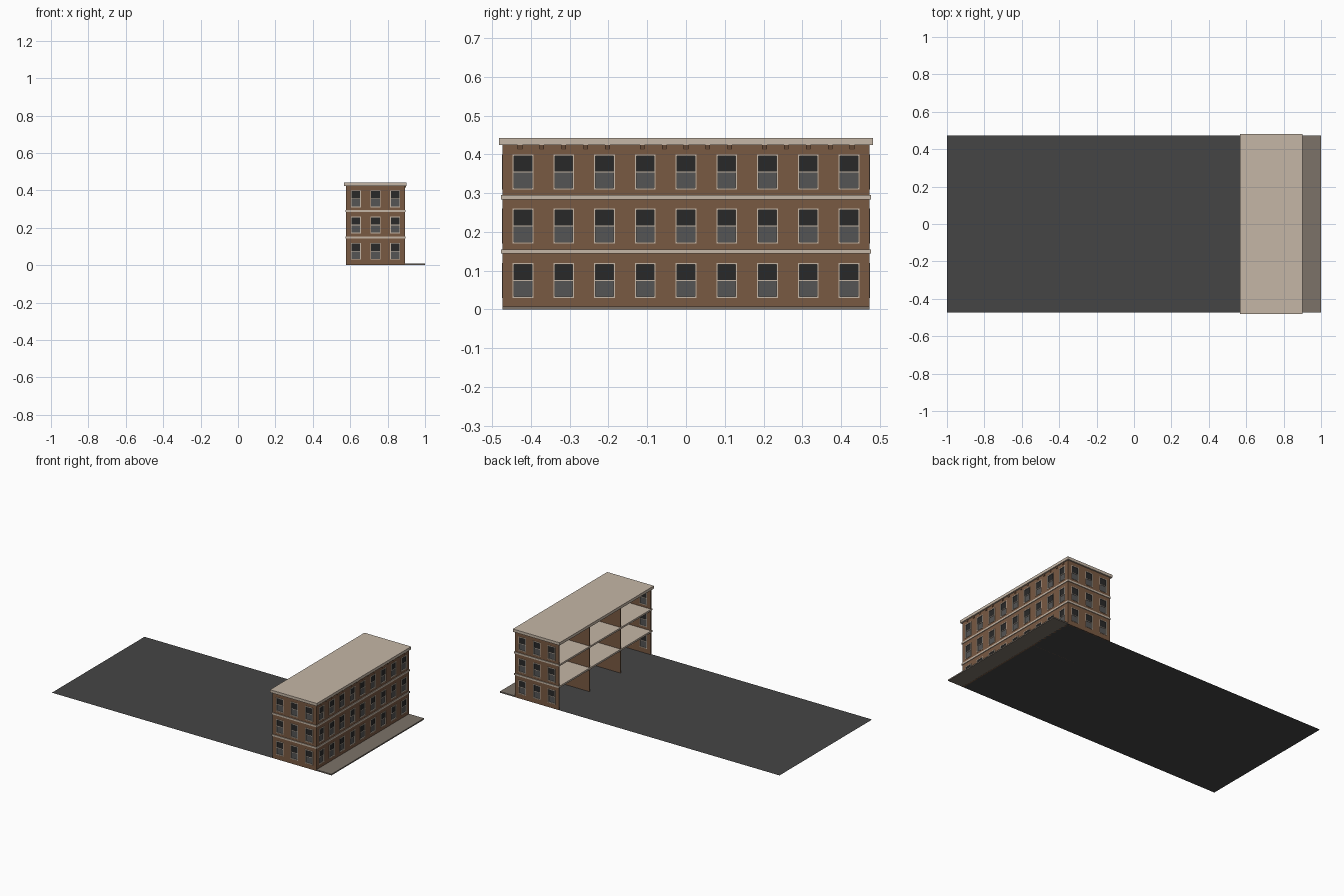
import bpy, bmesh
from mathutils import Vector

if "Cube" in bpy.data.objects:
    bpy.data.objects.remove(bpy.data.objects["Cube"])


def material(name, rgb):
    m = bpy.data.materials.new(name)
    m.diffuse_color = (*rgb, 1)
    m.use_nodes = True
    m.node_tree.nodes["Principled BSDF"].inputs["Base Color"].default_value = m.diffuse_color
    return m


BRICK = material("brick", (0.19, 0.10, 0.055))
STONE = material("stone", (0.56, 0.47, 0.38))
ASPHALT = material("asphalt", (0.06, 0.06, 0.06))
PAVING = material("paving", (0.20, 0.17, 0.14))
DARK = material("upper_glass", (0.022, 0.022, 0.022))
GREY = material("lower_glass", (0.09, 0.09, 0.09))


def add_box(bm, lo, hi):
    verts = bmesh.ops.create_cube(bm, size=1)["verts"]
    lo, hi = Vector(lo), Vector(hi)
    for v in verts:
        v.co = (lo + hi) / 2 + v.co * (hi - lo)


def boxes(name, spans, mat=None):
    """One object made of boxes, each given as (low corner, high corner)."""
    bm = bmesh.new()
    for lo, hi in spans:
        add_box(bm, lo, hi)
    me = bpy.data.meshes.new(name)
    bm.to_mesh(me)
    bm.free()
    ob = bpy.data.objects.new(name, me)
    bpy.context.collection.objects.link(ob)
    if mat:
        me.materials.append(mat)
    return ob


X0, X1, Y, TOP, T = 0.578, 0.892, 0.473, 0.425, 0.008
HOUSE = 2 * Y / 3
LEVELS = [0.075, 0.215, 0.355]
HW, HH, BAR = 0.027, 0.045, 0.004

# road (single flat sheet) and raised pavement
bpy.ops.mesh.primitive_plane_add(size=1, location=(-0.0525, 0, 0))
road = bpy.context.object
road.name = "road"
road.scale = (1.895, 0.946, 1)
road.data.materials.append(ASPHALT)
boxes("pavement", [((X1, -Y, 0), (1, Y, 0.008))], PAVING)

# outer walls, open at the rear
street = boxes("street_wall", [((X1 - T, -Y, 0), (X1, Y, TOP))], BRICK)
ends = boxes("end_walls", [((X0, -Y, 0), (X1 - T, -Y + T, TOP)),
                           ((X0, Y - T, 0), (X1 - T, Y, TOP))], BRICK)

# party walls between the three houses
boxes("party_walls", [((X0, s * HOUSE / 2 - 0.003, 0), (X1 - T, s * HOUSE / 2 + 0.003, TOP))
                      for s in (-1, 1)], BRICK)

# floor slabs showing outside as string courses, and the roof slab
boxes("floor_slabs", [((X0 - 0.003, -Y - 0.004, z), (X1 + 0.004, Y + 0.004, z + 0.011))
                      for z in (0.144, 0.284)], STONE)
boxes("roof_slab", [((0.567, -0.482, 0.424), (0.901, 0.482, 0.442))], STONE)

# windows: along(u, d, z) maps wall coordinates (along, outward depth, height)
holes, frames, upper, lower = [], [], [], []


def window(centre, axis, face, out):
    for z in LEVELS:
        def span(u0, u1, d0, d1, z0, z1):
            a, b = sorted((face + out * d0, face + out * d1))
            if axis == "y":
                return (a, centre + u0, z + z0), (b, centre + u1, z + z1)
            return (centre + u0, a, z + z0), (centre + u1, b, z + z1)
        iw, ih = HW - BAR, HH - BAR
        holes.append(span(-HW, HW, -T - 0.005, 0.005, -HH, HH))
        d = (-T, 0.002)
        frames.append(span(-HW, -iw, *d, -HH, HH))
        frames.append(span(iw, HW, *d, -HH, HH))
        frames.append(span(-iw, iw, *d, ih, HH))
        frames.append(span(-iw, iw, *d, -HH, -ih))
        frames.append(span(-iw, iw, -0.006, -0.001, -0.0015, 0.0015))
        upper.append(span(-iw, iw, -0.004, -0.002, 0.0015, ih))
        lower.append(span(-iw, iw, -0.006, -0.004, -ih, -0.0015))


for i in range(-4, 5):
    window(i * HOUSE / 3, "y", X1, 1)
for i in (-1, 0, 1):
    for s in (-1, 1):
        window((X0 + X1) / 2 + i * 0.105, "x", s * Y, s)

cutter = boxes("window_cutter", holes)
cutter.hide_render = True
cutter.hide_set(True)
for wall in (street, ends):
    cut = wall.modifiers.new("window_openings", "BOOLEAN")
    cut.object = cutter
    cut.operation = "DIFFERENCE"
    cut.solver = "EXACT"
# apply the cuts, then drop the cutter
dg = bpy.context.evaluated_depsgraph_get()
for wall in (street, ends):
    mesh = bpy.data.meshes.new_from_object(wall.evaluated_get(dg))
    wall.modifiers.clear()
    wall.data = mesh
bpy.data.objects.remove(cutter)

boxes("window_frames", frames, STONE)
boxes("upper_panes", upper, DARK)
boxes("lower_panes", lower, GREY)

# cornice brackets, five per house, tapered towards the wall at the bottom
spans = [((X1, h * HOUSE + k * 0.0565 - 0.006, 0.412), (0.899, h * HOUSE + k * 0.0565 + 0.006, 0.424))
         for h in (-1, 0, 1) for k in range(-2, 3)]
brackets = boxes("cornice_brackets", spans, BRICK)
for v in brackets.data.vertices:
    if v.co.z < 0.415 and v.co.x > X1 + 0.003:
        v.co.x = X1 + 0.003
